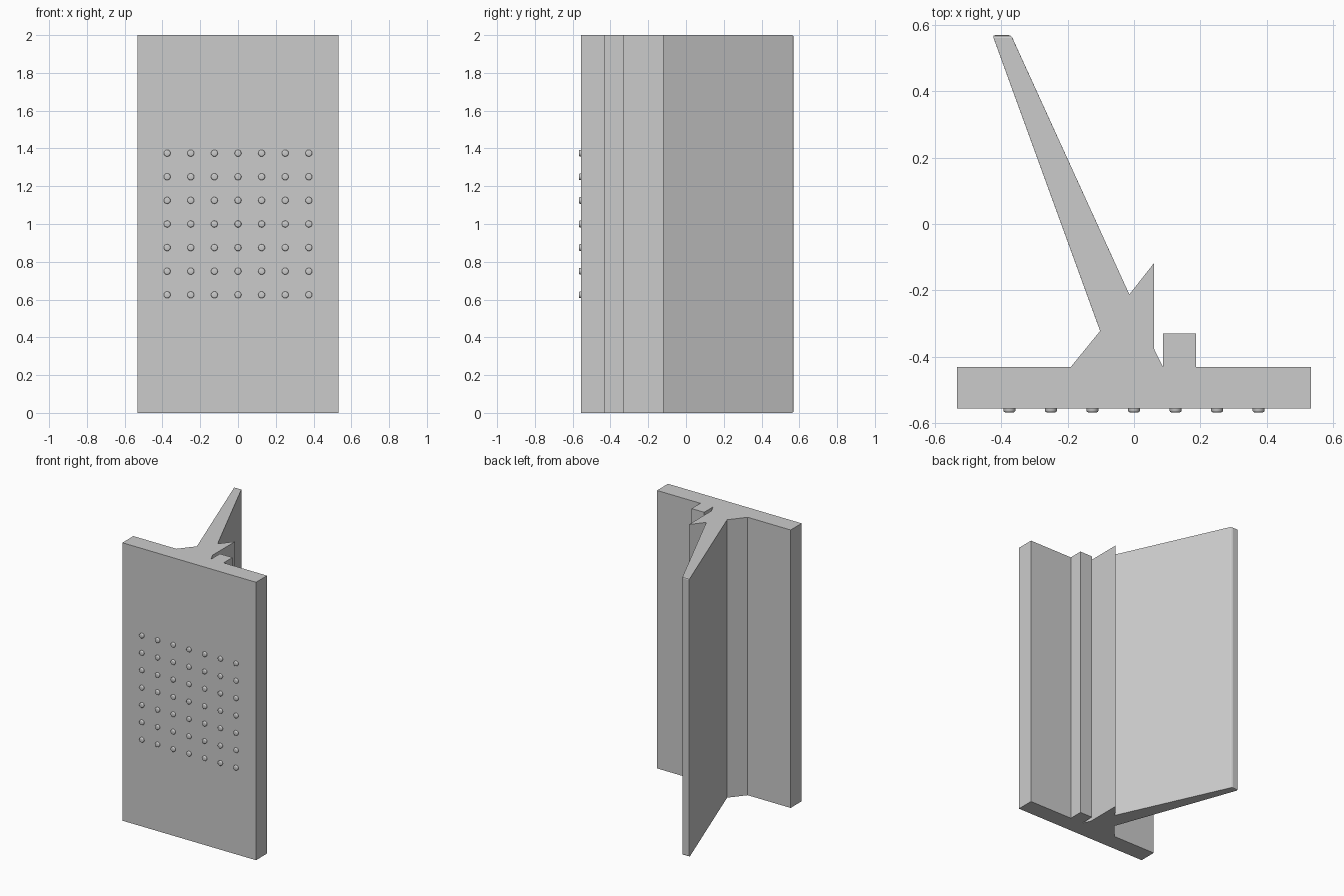
import bpy
import bmesh
from math import radians
from mathutils import Matrix

cube = bpy.data.objects.get("Cube")
if cube:
    bpy.data.objects.remove(cube, do_unlink=True)

grey = bpy.data.materials.new("plain grey")
grey.use_nodes = True
grey.diffuse_color = (0.6, 0.6, 0.6, 1)
grey.node_tree.nodes["Principled BSDF"].inputs["Base Color"].default_value = (0.6, 0.6, 0.6, 1)

HEIGHT = 2.0
FRONT = -0.555


def make_object(name, bm):
    bmesh.ops.recalc_face_normals(bm, faces=bm.faces)
    mesh = bpy.data.meshes.new(name)
    bm.to_mesh(mesh)
    bm.free()
    mesh.materials.append(grey)
    obj = bpy.data.objects.new(name, mesh)
    bpy.context.collection.objects.link(obj)
    return obj


# Extruded body: front plate, slanted fin, spur and square rail in one section
profile = [
    (-0.532, FRONT), (0.532, FRONT), (0.532, -0.43),      # plate
    (0.187, -0.43), (0.187, -0.33), (0.087, -0.33),       # square rail
    (0.087, -0.43), (0.06, -0.375), (0.06, -0.118),       # groove and spur
    (-0.014, -0.212), (-0.37, 0.569), (-0.426, 0.569),    # fin
    (-0.102, -0.322), (-0.19, -0.43), (-0.532, -0.43),    # fin root
]
bm = bmesh.new()
section = bm.faces.new([bm.verts.new((x, y, 0)) for x, y in profile])
top = bmesh.ops.extrude_face_region(bm, geom=[section])["geom"]
bmesh.ops.translate(bm, vec=(0, 0, HEIGHT),
                    verts=[v for v in top if isinstance(v, bmesh.types.BMVert)])

# Softened rim around the fin tip
tip_edges = [e for e in bm.edges if all(v.co.y > 0.5 for v in e.verts)]
bmesh.ops.bevel(bm, geom=tip_edges, offset=0.009, segments=2,
                profile=0.5, affect='EDGES')
make_object("profiled_body", bm)

# Grid of small rounded studs on the plate
bm = bmesh.new()
turn = Matrix.Rotation(radians(90), 4, 'X')
for col in range(7):
    for row in range(7):
        place = Matrix.Translation((0.125 * (col - 3), FRONT - 0.001, 1 + 0.125 * (row - 3)))
        bmesh.ops.create_cone(bm, cap_ends=True, segments=16, radius1=0.018,
                              radius2=0.018, depth=0.022, matrix=place @ turn)
rims = [e for e in bm.edges if all(v.co.y < FRONT - 0.005 for v in e.verts)]
bmesh.ops.bevel(bm, geom=rims, offset=0.006, segments=3, profile=0.5, affect='EDGES')
studs = make_object("studs", bm)
bpy.context.view_layer.objects.active = studs
studs.select_set(True)
bpy.ops.object.shade_smooth_by_angle(angle=radians(40))
